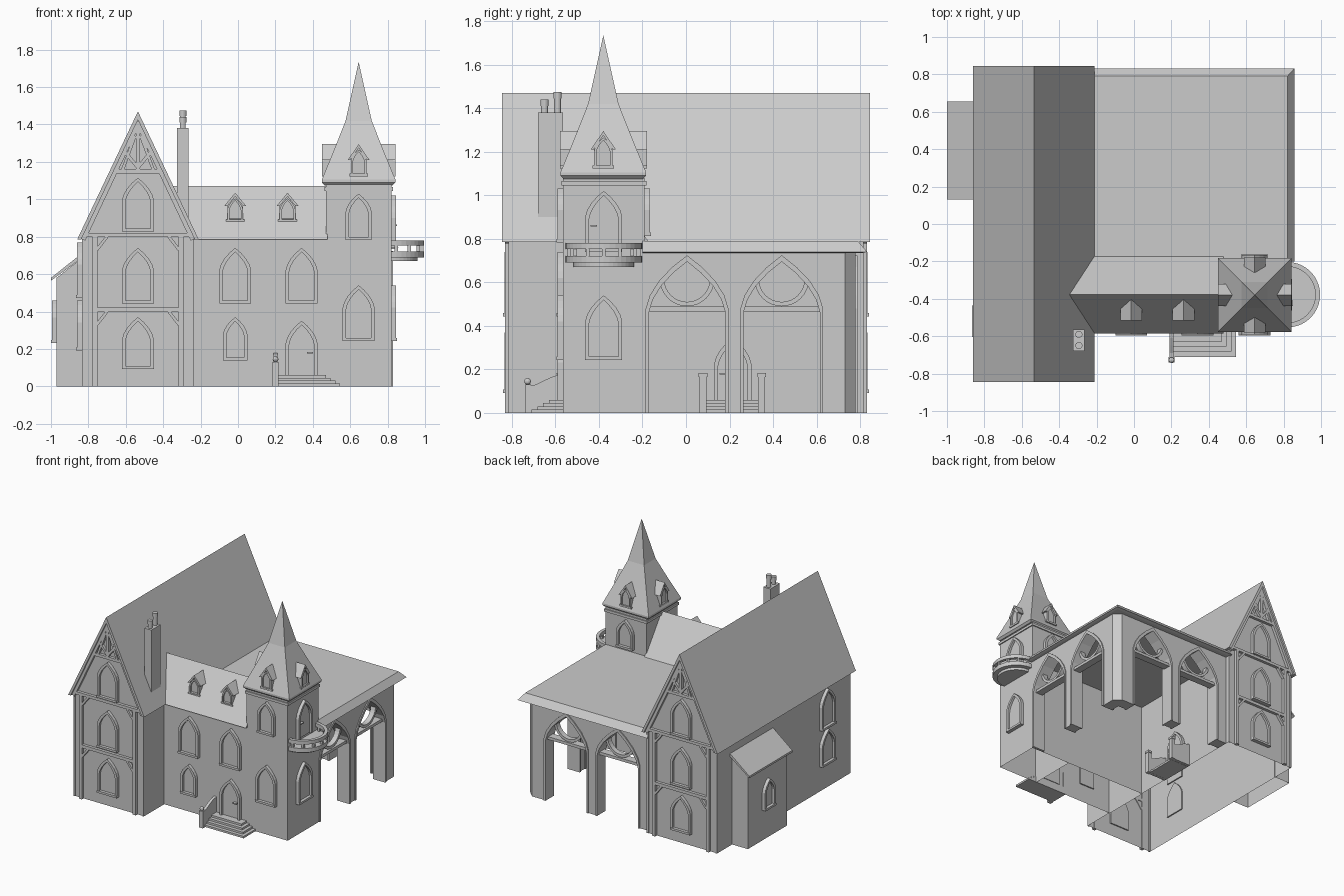
import bpy, bmesh, math
from mathutils import Vector

if "Cube" in bpy.data.objects:
    bpy.data.objects.remove(bpy.data.objects["Cube"], do_unlink=True)

stone = bpy.data.materials.new("stone grey")
stone.use_nodes = True
stone.diffuse_color = (0.6, 0.6, 0.6, 1)
stone.node_tree.nodes["Principled BSDF"].inputs["Base Color"].default_value = (0.6, 0.6, 0.6, 1)


def finish(name, bm):
    bmesh.ops.recalc_face_normals(bm, faces=bm.faces)
    mesh = bpy.data.meshes.new(name)
    bm.to_mesh(mesh)
    bm.free()
    mesh.materials.append(stone)
    ob = bpy.data.objects.new(name, mesh)
    bpy.context.collection.objects.link(ob)
    return ob


def at(axis, a, b, d):
    return {"x": Vector((d, a, b)), "y": Vector((a, d, b)), "z": Vector((a, b, d))}[axis]


def prism(name, axis, pts, d0, d1, hollow=False):
    """Extrude a flat outline along an axis; hollow leaves out the ground face."""
    bm = bmesh.new()
    rings = [[bm.verts.new(at(axis, a, b, d)) for a, b in pts] for d in (d0, d1)]
    caps = [bm.faces.new(r) for r in rings]
    n = len(pts)
    for i in range(n):
        j = (i + 1) % n
        bm.faces.new((rings[0][i], rings[0][j], rings[1][j], rings[1][i]))
    bmesh.ops.recalc_face_normals(bm, faces=bm.faces)
    if hollow:
        floor = [f for f in bm.faces if all(abs(v.co.z) < 1e-4 for v in f.verts)]
        bmesh.ops.delete(bm, geom=floor, context="FACES")
    else:
        bmesh.ops.triangulate(bm, faces=[f for f in caps if len(f.verts) > 4])
    return finish(name, bm)


def box(name, x0, x1, y0, y1, z0, z1, hollow=False):
    return prism(name, "z", [(x0, y0), (x1, y0), (x1, y1), (x0, y1)], z0, z1, hollow)


def band(name, axis, outer, inner, d0, d1):
    """Open strip between two matching paths, given thickness."""
    return prism(name, axis, outer + inner[::-1], d0, d1)


def beam(name, axis, p, q, w, d0, d1):
    p, q = Vector(p), Vector(q)
    s = (q - p).normalized().orthogonal() * w / 2
    return prism(name, axis, [p + s, q + s, q - s, p - s], d0, d1)


def lathe(name, cx, cy, profile, n):
    bm = bmesh.new()
    k = 1 / math.cos(math.pi / n) if n == 4 else 1
    rings = [[bm.verts.new((cx + r * k * math.cos((i + .5) * math.tau / n),
                            cy + r * k * math.sin((i + .5) * math.tau / n), z))
              for i in range(n)] for r, z in profile]
    for lo, hi in zip(rings, rings[1:]):
        for i in range(n):
            bm.faces.new((lo[i], lo[i - 1], hi[i - 1], hi[i]))
    bm.faces.new(rings[0])
    bm.faces.new(rings[-1])
    bmesh.ops.remove_doubles(bm, verts=bm.verts, dist=1e-5)
    return finish(name, bm)


def arch(c, w, z0, z1, rise):
    """Pointed arch path from the left foot to the right foot."""
    s, h = z1 - rise, w / 2
    side = [(1, z0), (1, s), (.9, s + .25 * rise), (.68, s + .52 * rise), (.36, s + .78 * rise)]
    left = [(c - k * h, z) for k, z in side]
    return left + [(c, z1)] + [(2 * c - a, z) for a, z in left[::-1]]


def chevron(c, half, eave, ridge, t):
    e = t * half / (ridge - eave)
    return [(c - half, eave), (c, ridge), (c + half, eave),
            (c + half - e, eave), (c, ridge - t), (c - half + e, eave)]


def gable(c, half, z0, eave, ridge):
    return [(c - half, z0), (c - half, eave), (c, ridge), (c + half, eave), (c + half, z0)]


def window(name, axis, s, wall, c, z0, z1, w=.17, door=False):
    rise = .7 * w
    outer = arch(c, w, z0, z1, rise)
    inner = arch(c, w - .036, z0, z1 - .022, rise - .012)
    band(name + "_frame", axis, outer, inner, wall - s * .01, wall + s * .025)
    prism(name + "_pane", axis, inner, wall - s * .01, wall + s * .007)
    if door:
        h = c - s * .045
        beam(name + "_handle", axis, (h - .015, z0 + .12), (h + .015, z0 + .12), .008, wall, wall + s * .03)
    else:
        beam(name + "_sill", axis, (c - w / 2, z0), (c + w / 2, z0), .016, wall, wall + s * .03)


def dormer(name, axis, s, c, z0, z1, front, back):
    m = z0 + .085
    prism(name + "_body", axis, gable(c, .042, z0, m + .01, z1 - .012), front + s * -.012, back)
    prism(name + "_roof", axis, chevron(c, .058, m - .005, z1, .02), front, back)
    outer = arch(c, .084, z0, z1 - .03, .06)
    band(name + "_frame", axis, outer, arch(c, .062, z0, z1 - .042, .055), front - s * .012, front)
    beam(name + "_sill", axis, (c - .05, z0), (c + .05, z0), .014, front - s * .03, front)


# Main wing with steep gable roof
MX = -.535
prism("main_walls", "y", gable(MX, .3, 0, .79, 1.43), -.81, .81, True)
prism("main_roof", "y", chevron(MX, .325, .785, 1.47, .045), -.845, .845)

# Timber framing and windows on both gable ends
for s, end in ((-1, "front"), (1, "back")):
    d0, d1 = s * .805, s * .832
    beam(end + "_tie_beam", "y", (MX - .3, .81), (MX + .3, .81), .022, d0, d1)
    beam(end + "_floor_beam", "y", (MX - .24, .41), (MX + .24, .41), .024, d0, d1)
    beam(end + "_collar_beam", "y", (MX - .13, 1.15), (MX + .13, 1.15), .022, d0, d1)
    beam(end + "_king_post", "y", (MX, 1.15), (MX, 1.42), .022, d0, d1)
    for m in (-1, 1):
        beam(end + "_post", "y", (MX + m * .23, 0), (MX + m * .23, .81), .026, d0, d1)
        beam(end + "_corner_board", "y", (MX + m * .293, 0), (MX + m * .293, .8), .014, d0, s * .816)
        beam(end + "_rafter", "y", (MX, 1.41), (MX + m * .295, .785), .028, d0, d1)
        beam(end + "_gable_strut", "y", (MX, 1.17), (MX + m * .075, 1.26), .018, d0, d1)
        beam(end + "_gable_brace", "y", (MX + m * .085, 1.15), (MX + m * .015, 1.34), .016, d0, d1)
        for z in (.4, .8):
            beam(end + "_brace", "y", (MX + m * .22, z - .07), (MX + m * .165, z), .016, d0, d1)
    for i, (z0, z1) in enumerate(((.1, .37), (.45, .74), (.835, 1.115))):
        window(f"{end}_gable_window_{i}", "y", s, s * .81, MX, z0, z1)

# Side windows and lean-to annex
window("side_window_low", "x", -1, -.835, -.52, .2, .46)
window("side_window_high", "x", -1, -.835, -.52, .48, .77)
prism("annex_walls", "y", [(-.97, 0), (-.97, .58), (-.83, .69), (-.83, 0)], .155, .63, True)
prism("annex_roof", "y", [(-1, .565), (-1, .58), (-.83, .715), (-.83, .69)], .13, .655)
window("annex_window", "x", -1, -.97, .39, .24, .46, .13)

# Chimney with two pots
box("chimney", -.325, -.265, -.68, -.565, .9, 1.38)
for y, top in ((-.65, 1.44), (-.59, 1.475)):
    lathe("chimney_pot", -.295, y, [(.016, 1.37), (.016, top - .03), (.019, top - .03), (.019, top)], 12)

# Middle wing
WY = -.378
prism("wing_walls", "x", gable(WY, .187, 0, .79, 1.04), -.24, .475, True)
prism("wing_roof", "x", chevron(WY, .208, .785, 1.07, .03), -.36, .478)
for x in (-.015, .34):
    window("wing_upper_window", "y", -1, -.565, x, .45, .74)
window("wing_lower_window", "y", -1, -.565, -.015, .145, .37, .13)
window("front_door", "y", -1, -.565, .34, .06, .35, .17, True)
for x in (-.015, .265):
    dormer("wing_dormer", "y", -1, x, .885, 1.035, -.515, -.395)

# Front steps with one curved side wall
for k in range(4):
    box("front_step", .2, .545 - .025 * k, -.71 + .027 * k, -.56, .015 * k, .015 * k + .015)
rail = [(.56, 0), (.72, 0), (.72, .125), (.69, .13), (.65, .15), (.61, .168), (.56, .18)]
prism("front_stair_wall", "x", [(-a, z) for a, z in rail], .19, .212)
box("front_newel", .185, .217, -.74, -.712, 0, .13)
lathe("front_newel_ball", .201, -.728, [(.016 * math.sin(t * math.pi / 6) + 1e-6, .145 - .016 * math.cos(t * math.pi / 6))
                                        for t in range(7)], 12)

# Tower with flared spire
TX = .645
box("tower_walls", .47, .82, -.565, -.19, 0, 1.08, True)
box("tower_cornice", .462, .828, -.573, -.182, 1.045, 1.065)
lathe("tower_spire", TX, -.38, [(.182, 1.075), (.197, 1.09), (.197, 1.105), (.133, 1.26), (.07, 1.42), (1e-6, 1.735)], 4)
window("tower_front_window", "y", -1, -.565, TX, .25, .54)
window("tower_side_window", "x", 1, .82, -.378, .25, .54)
window("tower_top_window", "y", -1, -.565, TX, .79, 1.03, .14)
window("tower_rear_window", "y", 1, -.19, TX, .82, 1.03, .14)
window("balcony_door", "x", 1, .82, -.378, .74, 1.02, .17, True)
for s in (-1, 1):
    dormer("spire_dormer", "y", s, TX, 1.13, 1.295, -.38 + s * .2, -.38 + s * .1)
    dormer("spire_side_dormer", "x", s, -.38, 1.13, 1.295, TX + s * .197, TX + s * .1)


# Half-round balcony
def half_disc(r):
    return [(.82 + r * math.sin(t * math.pi / 20), -.378 - r * math.cos(t * math.pi / 20)) for t in range(21)]


prism("balcony_base", "z", half_disc(.14), .67, .692)
prism("balcony_floor", "z", half_disc(.175), .69, .722)
band("balcony_rail", "z", half_disc(.175), half_disc(.15), .752, .78)
for x, y in half_disc(.162)[1::3]:
    box("balcony_post", x - .009, x + .009, y - .009, y + .009, .72, .755)

# Flat courtyard roof with sloping edge
bm = bmesh.new()
rings = [[bm.verts.new((x, y, z)) for x, y in ((-.25, -.2), (hx, -.2), (hx, hy), (-.25, hy))]
         for hx, hy, z in ((.84, .81, .735), (.858, .832, .74), (.82, .79, .79))]
for a, b in zip(rings, rings[1:]):
    for i in range(4):
        bm.faces.new((a[i - 1], a[i], b[i], b[i - 1]))
bm.faces.new(rings[0])
bm.faces.new(rings[-1])
finish("courtyard_roof", bm)


# Arcades on the two open sides of the courtyard
def arcade(name, axis, start, end, centres, d0, d1):
    path = [(end, 0), (end, .738), (start, .738), (start, 0)]
    for c in centres:
        path += arch(c, .355, 0, .70, .235)
    prism(name + "_wall", axis, path, d0, d1)
    mid = (d0 + d1) / 2
    for c in centres:
        band(name + "_arch_trim", axis, arch(c, .38, 0, .724, .245), arch(c, .35, 0, .695, .232), d0 - .008, d1 + .008)
        beam(name + "_crossbar", axis, (c - .18, .478), (c + .18, .478), .022, mid - .03, mid + .03)
        ring = [[(c + r * math.cos(t * math.pi / 16), .615 + r * math.sin(t * math.pi / 16))
                 for t in range(-17, 2)] for r in (.125, .105)]
        band(name + "_ring", axis, ring[0], ring[1], mid - .02, mid + .02)


arcade("side_arcade", "x", -.19, .68, (.005, .44), .73, .82)
arcade("rear_arcade", "y", -.235, .73, (.035, .475), .69, .78)
prism("corner_pillar", "z", [(.73, .68), (.82, .68), (.82, .73), (.77, .78), (.73, .78), ], 0, .738)

# Courtyard door with steps between side walls
window("courtyard_door", "x", 1, -.235, .215, .06, .345, .17, True)
for k in range(4):
    box("courtyard_step", -.24, -.08 - .03 * k, .09, .335, .015 * k, .015 * k + .015)
for y in (.078, .348):
    prism("courtyard_stair_wall", "y", [(a - .8, z) for a, z in rail], y - .011, y + .011)
    box("courtyard_newel", -.09, -.06, y - .016, y + .016, 0, .17)
    box("courtyard_newel_cap", -.094, -.056, y - .02, y + .02, .165, .183)
